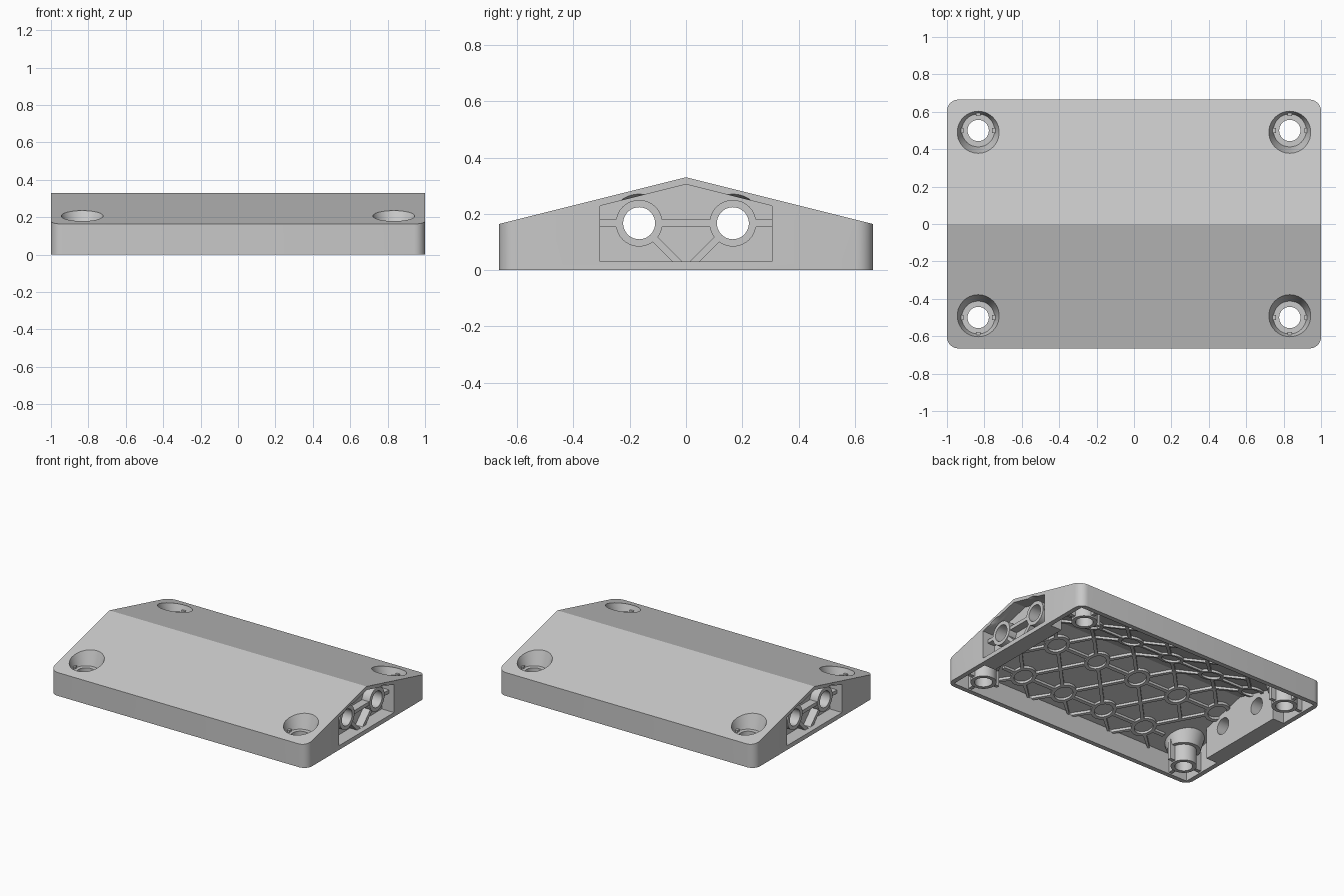
import bpy, bmesh, math
from mathutils import Vector

if "Cube" in bpy.data.objects:
    bpy.data.objects.remove(bpy.data.objects["Cube"])

gray = bpy.data.materials.new("light_gray")
gray.diffuse_color = (0.58, 0.58, 0.58, 1)
gray.use_nodes = True
gray.node_tree.nodes["Principled BSDF"].inputs["Base Color"].default_value = gray.diffuse_color

PITCH = 1 / 3          # spacing of the tube grid
HALF = PITCH / 2
HOLE, TUBE = 0.057, 0.083


def roof(y):
    return 0.33 - 0.25 * abs(y)


def finish(bm, name):
    bmesh.ops.recalc_face_normals(bm, faces=bm.faces)
    me = bpy.data.meshes.new(name)
    bm.to_mesh(me)
    bm.free()
    me.materials.append(gray)
    ob = bpy.data.objects.new(name, me)
    bpy.context.collection.objects.link(ob)
    return ob


def activate(ob):
    bpy.ops.object.select_all(action='DESELECT')
    ob.select_set(True)
    bpy.context.view_layer.objects.active = ob


def cut(ob, cutter):
    activate(ob)
    mod = ob.modifiers.new("cut", 'BOOLEAN')
    mod.operation = 'DIFFERENCE'
    mod.solver = 'EXACT'
    mod.object = cutter
    bpy.ops.object.modifier_apply(modifier=mod.name)


def prism(bm, pts, a, b, f):
    """Extrude 2D points from a to b, placed by the mapping f(u, v, h)."""
    lo = [bm.verts.new(f(u, v, a)) for u, v in pts]
    hi = [bm.verts.new(f(u, v, b)) for u, v in pts]
    n = len(pts)
    bm.faces.new(lo)
    bm.faces.new(hi)
    for i in range(n):
        j = (i + 1) % n
        bm.faces.new((lo[i], lo[j], hi[j], hi[i]))


def bar(bm, p, q, a, b, f, w=0.025):
    p, q = Vector(p), Vector(q)
    d = (q - p).normalized() * w / 2
    s = Vector((-d.y, d.x))
    prism(bm, [p + s, q + s, q - s, p - s], a, b, f)


def lathe(bm, profile, c, f, n=32, closed=True):
    """Turn an (r, h) profile about the point c; open profiles get end caps."""
    rings = [[bm.verts.new(f(c[0] + r * math.cos(2 * math.pi * i / n),
                             c[1] + r * math.sin(2 * math.pi * i / n), h))
              for i in range(n)] for r, h in profile]
    m = len(rings)
    for k in range(m if closed else m - 1):
        r0, r1 = rings[k], rings[(k + 1) % m]
        for i in range(n):
            j = (i + 1) % n
            bm.faces.new((r0[i], r0[j], r1[j], r1[i]))
    if not closed:
        bm.faces.new(rings[0])
        bm.faces.new(rings[-1])


def along_x(u, v, h):
    return (h, u, v)


def upright(u, v, h):
    return (u, v, h)


def gable(y, z0, drop):
    return [(-y, z0), (y, z0), (y, roof(y) - drop), (0, roof(0) - drop), (-y, roof(y) - drop)]


# Outer shell with rounded upright corners, hollow underneath
bm = bmesh.new()
prism(bm, gable(0.665, 0, 0), -1, 1, along_x)
corners = [e for e in bm.edges
           if abs(e.verts[0].co.z - e.verts[1].co.z) > 0.1
           and abs(e.verts[0].co.y - e.verts[1].co.y) < 0.01]
bmesh.ops.bevel(bm, geom=corners, offset=0.06, segments=6, profile=0.5, affect='EDGES')
shell = finish(bm, "shell")
bm = bmesh.new()
prism(bm, gable(0.632, -0.1, 0.026), -0.967, 0.967, along_x)
cavity = finish(bm, "cavity_cutter")
cut(shell, cavity)
cutters = [cavity]

# Tapered screw seats through the roof
bm = bmesh.new()
for x in (-0.833, 0.833):
    for y in (-0.5, 0.5):
        lathe(bm, [(0.088, 0.135), (0.11, 0.2), (0.127, 0.25)], (x, y), upright, closed=False)
seats = finish(bm, "seat_cutter")
cut(shell, seats)
cutters.append(seats)

parts = [shell]
for s, side in ((1, "right"), (-1, "left")):
    def end(u, v, h, s=s):
        return (s * h, u, v)

    # Boxed end with an open pocket and two through holes
    bm = bmesh.new()
    prism(bm, gable(0.33, 0, 0.01), 0.88, 0.975, end)
    block = finish(bm, side + "_end_block")
    bm = bmesh.new()
    prism(bm, gable(0.305, 0.03, 0.025), 0.905, 1.1, end)
    pocket = finish(bm, "pocket_cutter")
    bm = bmesh.new()
    for y in (-HALF, HALF):
        lathe(bm, [(HOLE, 0.8), (HOLE, 0.94), (TUBE, 0.9401), (0.104, 1.0), (0.104, 1.1)],
              (y, HALF), end, closed=False)
    holes = finish(bm, "hole_cutter")
    for ob in (shell, block):
        cut(ob, pocket)
        cut(ob, holes)
    cutters += [pocket, holes]

    # Tubes and ribs inside the pocket
    bm = bmesh.new()
    for y in (-HALF, HALF):
        k = 1 if y > 0 else -1
        lathe(bm, [(HOLE, 0.89), (TUBE, 0.89), (TUBE, 0.965), (HOLE, 0.965)], (y, HALF), end)
        bar(bm, (y + k * 0.075, HALF), (k * 0.315, HALF), 0.89, 0.96, end)
        bar(bm, (y - k * 0.055, HALF - 0.055), (k * 0.02, 0.02), 0.89, 0.96, end)
    bar(bm, (-0.09, HALF), (0.09, HALF), 0.89, 0.96, end)
    parts += [block, finish(bm, side + "_pocket_ribs")]

# Corner screw posts: a tube widening into a tapered cup, trimmed under the roof
for x in (-0.833, 0.833):
    for y in (-0.5, 0.5):
        sx, sy = math.copysign(1, x), math.copysign(1, y)
        bm = bmesh.new()
        lathe(bm, [(HOLE, 0), (TUBE, 0), (TUBE, 0.115), (0.108, 0.115), (0.147, 0.25),
                   (0.127, 0.25), (0.088, 0.135), (HOLE, 0.135)], (x, y), upright)
        bmesh.ops.bisect_plane(bm, geom=bm.verts[:] + bm.edges[:] + bm.faces[:],
                               plane_co=(0, 0, 0.32), plane_no=(0, 0.25 * sy, 1),
                               clear_outer=True)
        # Ribs tying the post to the walls
        bar(bm, (x + sx * 0.078, y), (sx * 0.975, y), 0.01, 0.15, upright)
        bar(bm, (x, y + sy * 0.078), (x, sy * 0.64), 0.01, 0.15, upright)
        bar(bm, (x - sx * 0.075, y), (x - sx * 0.12, y), 0.01, 0.15, upright)
        parts.append(finish(bm, "screw_post"))

# Ceiling lattice of rings and ribs following the roof slope
def ceiling(u, v, h):
    return (max(-0.9, min(0.9, u)), max(-0.645, min(0.645, v)), roof(v) + h)


bm = bmesh.new()
LOW, HIGH = -0.042, -0.018
for i in range(6):
    for j in range(4):
        x, y = (i - 2.5) * PITCH, (j - 1.5) * PITCH
        if i in (0, 5) and j in (0, 3):
            continue
        lathe(bm, [(0.06, LOW), (TUBE, LOW), (TUBE, HIGH), (0.06, HIGH)], (x, y), ceiling, n=24)
        for a in (-1, 1):
            for b in (-1, 1):
                bar(bm, (x + a * 0.055, y + b * 0.055), (x + a * HALF, y + b * HALF),
                    LOW, HIGH, ceiling, 0.022)
            bar(bm, (x + a * 0.078, y), (x + a * HALF, y), LOW, HIGH, ceiling, 0.022)
parts.append(finish(bm, "ceiling_lattice"))

for ob in cutters:
    bpy.data.objects.remove(ob)
for ob in parts:
    activate(ob)
    bpy.ops.object.shade_smooth_by_angle(angle=math.radians(25))
